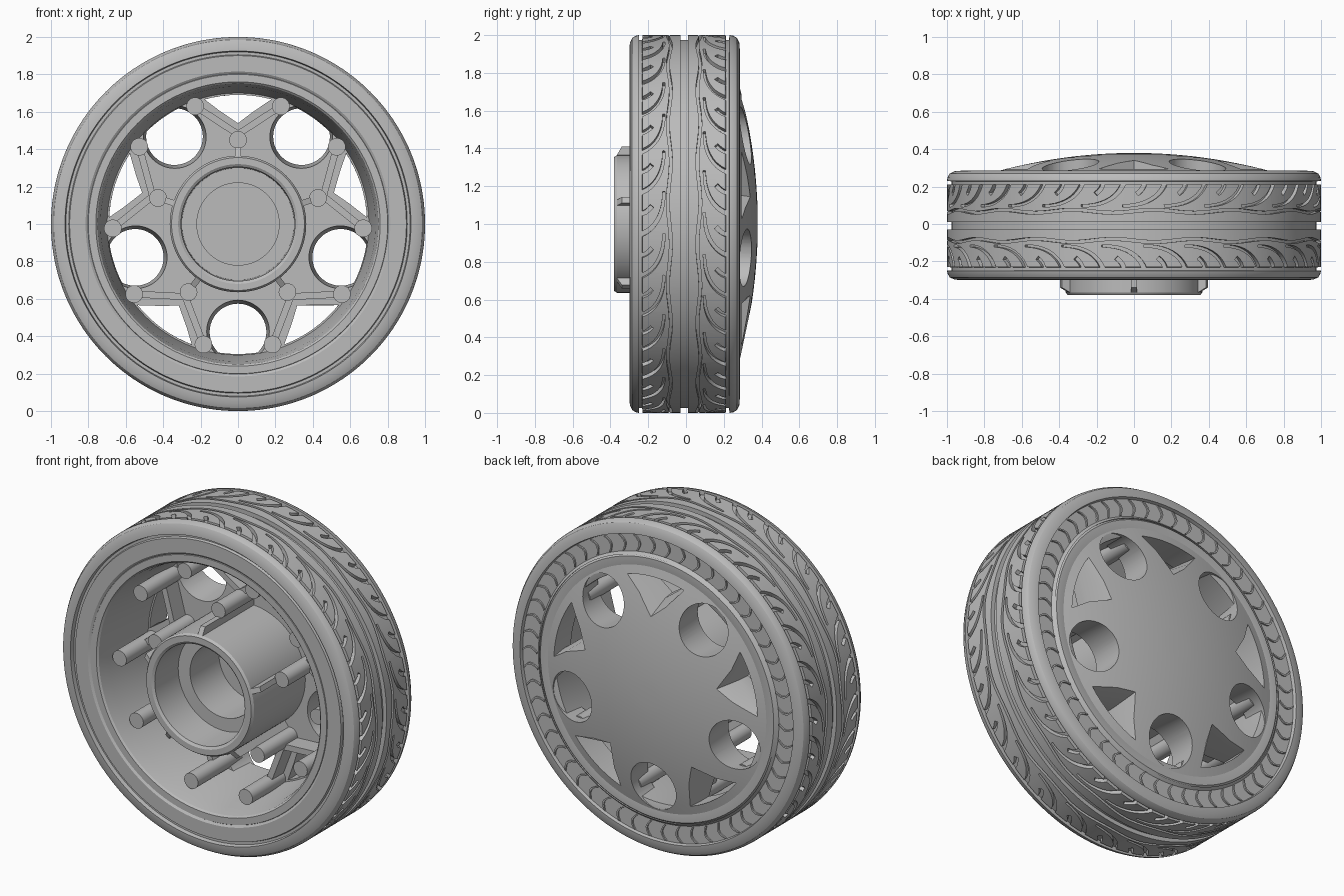
import bpy, bmesh
from math import sin, cos, pi, radians, tau

cube = bpy.data.objects.get("Cube")
if cube:
    bpy.data.objects.remove(cube)

grey = bpy.data.materials.new("mid grey")
grey.use_nodes = True
colour = (0.5, 0.5, 0.5, 1)
grey.diffuse_color = colour
grey.node_tree.nodes["Principled BSDF"].inputs["Base Color"].default_value = colour

MID = -0.01        # middle of the tread along the axle
PERIODS = 28       # tread pattern repeats
SEG = PERIODS * 6


def polar(r, a, y):
    """Point at radius r and angle a around the axle."""
    return (r * cos(a), y, 1 + r * sin(a))


def finish(name, bm):
    bmesh.ops.remove_doubles(bm, verts=bm.verts, dist=1e-5)
    bmesh.ops.recalc_face_normals(bm, faces=bm.faces)
    mesh = bpy.data.meshes.new(name)
    bm.to_mesh(mesh)
    bm.free()
    ob = bpy.data.objects.new(name, mesh)
    bpy.context.collection.objects.link(ob)
    mesh.materials.append(grey)
    return ob


def loft(bm, rings, closed=False):
    """Skin a row of equal loops; cap the ends unless the row is closed."""
    loops = [[bm.verts.new(p) for p in ring] for ring in rings]
    n = len(loops[0])
    pairs = list(zip(loops, loops[1:])) + ([(loops[-1], loops[0])] if closed else [])
    for a, b in pairs:
        for i in range(n):
            j = (i + 1) % n
            bm.faces.new((a[i], a[j], b[j], b[i]))
    if not closed:
        bm.faces.new(loops[0])
        bm.faces.new(loops[-1])


def lathe(name, profile, n=SEG):
    """Revolve a closed (radius, y) profile around the axle."""
    bm = bmesh.new()
    loft(bm, [[polar(r, tau * k / n, y) for r, y in profile] for k in range(n)], True)
    return finish(name, bm)


def strip(bm, path, width, r0, r1, closed=False):
    """Bar following (angle, y) points round the axle, offset sideways."""
    rings = []
    last = len(path) - 1
    for k, (a, y) in enumerate(path):
        a0, y0 = path[max(k - 1, 0)]
        a1, y1 = path[min(k + 1, last)]
        if closed:
            da, dy = 1, 0
        else:
            da, dy = a1 - a0, y1 - y0
        size = (da * da + dy * dy) ** 0.5
        w = width(k / last)
        oa, oy = -dy / size * w, da / size * w
        rings.append([polar(r0, a - oa, y - oy), polar(r0, a + oa, y + oy),
                      polar(r1, a + oa, y + oy), polar(r1, a - oa, y - oy)])
    loft(bm, rings, closed)


def cut(ob, cutter):
    mod = ob.modifiers.new("cut", 'BOOLEAN')
    mod.operation, mod.solver, mod.object = 'DIFFERENCE', 'EXACT', cutter
    bpy.context.view_layer.objects.active = ob
    bpy.ops.object.modifier_apply(modifier=mod.name)
    bpy.data.objects.remove(cutter)


def smooth(ob, angle=30):
    bpy.ops.object.select_all(action='DESELECT')
    ob.select_set(True)
    bpy.context.view_layer.objects.active = ob
    bpy.ops.object.shade_smooth_by_angle(angle=radians(angle))


# Tyre: rounded shoulders, ring grooves and recessed side bands
tyre = lathe("tyre", [
    (0.80, -0.28), (0.815, -0.29), (0.90, -0.29), (0.905, -0.275), (0.92, -0.275),
    (0.925, -0.3), (0.96, -0.297), (0.985, -0.285), (0.997, -0.265), (1, -0.25),
    (0.975, -0.248), (0.975, -0.232), (1, -0.23),
    (1, -0.03), (0.975, -0.03), (0.975, 0.01), (1, 0.01),
    (1, 0.21), (0.975, 0.212), (0.975, 0.228), (1, 0.23),
    (0.997, 0.25), (0.985, 0.27), (0.96, 0.282), (0.925, 0.285),
    (0.92, 0.265), (0.815, 0.265), (0.80, 0.28)])

# Tread grooves: wavy rings, long sweeping cuts and short slots
bm = bmesh.new()
for side in (-1, 1):
    wave = [(tau * k / SEG + 0.003, MID + side * (0.078 + 0.008 * sin(tau * k / 12)))
            for k in range(SEG)]
    strip(bm, wave, lambda t: 0.008, 0.975, 1.03, True)
    for p in range(PERIODS):
        a = tau * (p + 0.25 * side) / PERIODS
        sweep = [(a + 0.06 * t + 0.17 * t * t,
                  MID + side * (0.232 - 0.125 * sin(t * pi / 2)))
                 for t in [k / 10 for k in range(11)]]
        strip(bm, sweep, lambda t: 0.014 - 0.008 * t, 0.975, 1.03)
        slot = [(a + 0.112 + 0.04 * t * t, MID + side * (0.232 - 0.062 * t))
                for t in [k / 4 for k in range(5)]]
        strip(bm, slot, lambda t: 0.012, 0.975, 1.03)
cut(tyre, finish("groove_cutter", bm))
smooth(tyre)

# Ring of thin crescents on the back sidewall
bm = bmesh.new()
for k in range(54):
    arc = []
    for t in [i / 6 for i in range(7)]:
        arc.append((tau * k / 54 + 0.03 * sin(pi * t), 0.82 + 0.095 * t))
    loft(bm, [[polar(r, a - h, 0.26), polar(r, a + h, 0.26),
               polar(r, a + h, 0.274), polar(r, a - h, 0.274)]
              for a, r in arc for h in [0.006]])
smooth(finish("sidewall_crescents", bm))

# Rim barrel
smooth(lathe("rim_barrel", [
    (0.81, -0.27), (0.80, -0.285), (0.76, -0.285), (0.75, -0.275), (0.735, -0.2),
    (0.70, 0.12), (0.695, 0.27), (0.73, 0.28), (0.79, 0.28), (0.81, 0.26)]))

# Domed wheel disc
dome = [(0.74 * k / 12, 0.38 - 0.1 * (k / 12) ** 2) for k in range(13)]
bm = bmesh.new()
loft(bm, [[polar(r, tau * k / SEG, y) for k in range(SEG)]
          for r, y in [(0.74, 0.13)] + dome[:0:-1]])
disc = finish("wheel_disc", bm)

# Openings: five tapered triangles and five round holes
bm = bmesh.new()
for k in range(5):
    a = pi / 2 + tau * k / 5
    rings = []
    for y, apex, half in ((0.08, 0.545, 15), (0.2, 0.53, 15), (0.45, 0.42, 18)):
        ring = [polar(apex, a, y)]
        ring += [polar(0.69, a + radians(half * i / 4), y) for i in range(-4, 5)]
        rings.append(ring)
    loft(bm, rings)
    a += pi / 5
    cx, _, cz = polar(0.575, a, 0)
    loft(bm, [[(cx + r * cos(tau * i / 48), y, cz + r * sin(tau * i / 48))
               for i in range(48)] for y, r in ((0.08, 0.172), (0.45, 0.14))])
cut(disc, finish("opening_cutter", bm))
smooth(disc, 25)

# Hub tube with a stepped bore
smooth(lathe("hub_tube", [
    (0.365, 0.2), (0.365, -0.365), (0.355, -0.38), (0.32, -0.38), (0.305, -0.37),
    (0.30, -0.15), (0.22, -0.15), (0.22, 0.2)], 96))


def bar(bm, p, q, half, y0, y1, slope=0.0):
    """Upright wall between two (x, z) points; its far end starts lower."""
    dx, dz = q[0] - p[0], q[1] - p[1]
    size = (dx * dx + dz * dz) ** 0.5
    ox, oz = -dz / size * half, dx / size * half
    loft(bm, [[(x - ox, a, z - oz), (x + ox, a, z + oz), (x + ox, y1, z + oz),
               (x - ox, y1, z - oz)] for (x, z), a in ((p, y0), (q, y0 + slope))])


def flat(r, a):
    x, _, z = polar(r, a, 0)
    return x, z


# Hub fins, pins behind the disc and the webs joining them
pins, fins, webs = bmesh.new(), bmesh.new(), bmesh.new()
for k in range(5):
    a = pi / 2 + tau * k / 5
    bar(fins, flat(0.34, a), flat(0.41, a), 0.016, -0.38, 0.2, 0.04)
    for r, turn in ((0.45, 0), (0.67, 20), (0.67, -20)):
        x, z = flat(r, a + radians(turn))
        loft(pins, [[(x + 0.047 * cos(tau * i / 32), y, z + 0.047 * sin(tau * i / 32))
                     for i in range(32)] for y in (-0.19, 0.24)])
        if turn:
            bar(webs, flat(0.48, a), (x, z), 0.018, 0.02, 0.2)
smooth(finish("hub_fins", fins))
smooth(finish("pins", pins))
smooth(finish("spoke_webs", webs))
